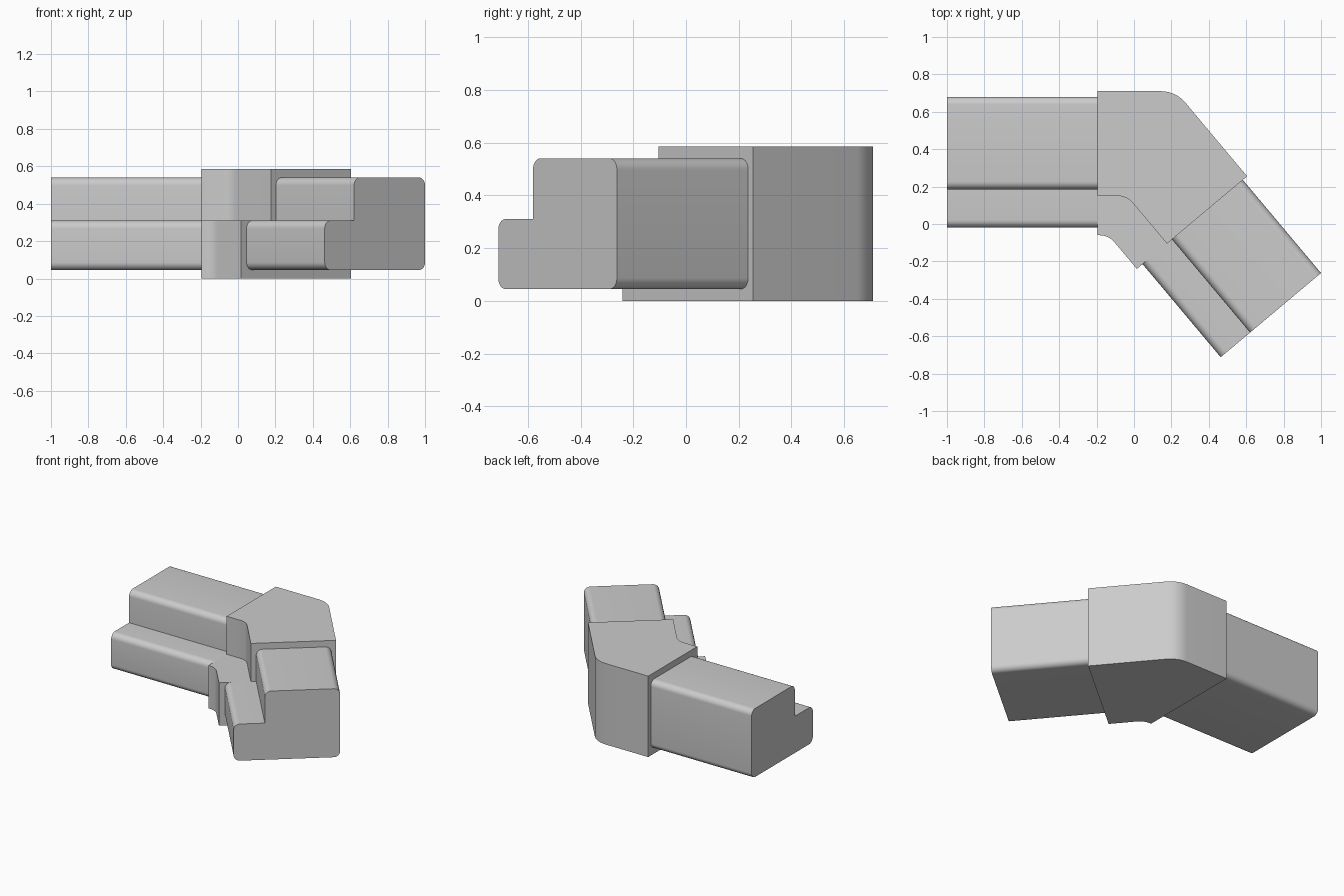
import bpy, bmesh, math
from mathutils import Vector, Matrix

cube = bpy.data.objects.get("Cube")
if cube:
    bpy.data.objects.remove(cube, do_unlink=True)

grey = bpy.data.materials.new("plain_grey")
grey.use_nodes = True
GREY = (0.6, 0.6, 0.6, 1)
grey.diffuse_color = GREY
grey.node_tree.nodes["Principled BSDF"].inputs["Base Color"].default_value = GREY


def rounded(corners, steps=8):
    """Outline from (x, y, radius) corners, with an arc at each non-zero radius."""
    out = []
    for i, (x, y, r) in enumerate(corners):
        p = Vector((x, y))
        if r == 0:
            out.append(p)
            continue
        a = (Vector(corners[i - 1][:2]) - p).normalized()
        b = (Vector(corners[(i + 1) % len(corners)][:2]) - p).normalized()
        half = a.angle(b) / 2
        centre = p + (a + b).normalized() * (r / math.sin(half))
        start = p + a * (r / math.tan(half)) - centre
        end = p + b * (r / math.tan(half)) - centre
        sweep = start.angle_signed(end)
        for k in range(steps + 1):
            t = -sweep * k / steps
            out.append(centre + Matrix.Rotation(t, 2) @ start)
    return out


def prism(name, outline, low, high, to_3d):
    """Extrude a 2D outline between two levels; to_3d maps (u, v, level) to a point."""
    bm = bmesh.new()
    rings = [[bm.verts.new(to_3d(p.x, p.y, h)) for p in outline] for h in (low, high)]
    bm.faces.new(rings[0])
    bm.faces.new(rings[1])
    n = len(outline)
    for i in range(n):
        j = (i + 1) % n
        bm.faces.new((rings[0][i], rings[0][j], rings[1][j], rings[1][i]))
    bmesh.ops.recalc_face_normals(bm, faces=bm.faces)
    mesh = bpy.data.meshes.new(name)
    bm.to_mesh(mesh)
    bm.free()
    mesh.materials.append(grey)
    ob = bpy.data.objects.new(name, mesh)
    bpy.context.collection.objects.link(ob)
    bpy.ops.object.select_all(action="DESELECT")
    ob.select_set(True)
    bpy.context.view_layer.objects.active = ob
    bpy.ops.object.shade_smooth_by_angle(angle=math.radians(25))
    return ob


BEND = math.radians(-50)
along = Vector((math.cos(BEND), math.sin(BEND)))
across = Vector((along.y, -along.x))      # from the outer wall towards the inner one
STEP = 0.31
LEFT_END, BACK = -0.195, 0.71
outer_end = Vector((0.605, 0.255))


def bend_line(width):
    """End point and mitre corner of the wall at a given distance from the outer wall."""
    end = outer_end + across * width
    y = BACK - width
    corner = end + along * ((y - end.y) / along.y)
    return end, corner


# Elbow sleeve: tall body plus a low ledge on the inside of the bend
end0, mid0 = bend_line(0)
end1, mid1 = bend_line(0.56)
end2, mid2 = bend_line(0.77)
outer = [(LEFT_END, BACK, 0), (*mid0, 0.17), (*end0, 0)]
step_wall = [(LEFT_END, mid1.y, 0), (*mid1, 0.105), (*end1, 0)]
ledge_wall = [(LEFT_END, mid2.y, 0), (*mid2, 0.105), (*end2, 0)]
flat = lambda u, v, h: (u, v, h)
prism("elbow_sleeve", rounded(outer + step_wall[::-1]), 0, 0.585, flat)
prism("elbow_ledge", rounded(step_wall + ledge_wall[::-1]), 0, STEP, flat)

# Stepped rails leaving both ends of the sleeve
R = 0.042
rail = rounded([(0, 0.045, R), (0, 0.54, R), (0.495, 0.54, R),
                (0.495, STEP, 0), (0.70, STEP, R), (0.70, 0.045, R)])
section = lambda u, v, h: (h, -u, v)
left = prism("straight_rail", rail, -1 - LEFT_END, 0, section)
left.location = (LEFT_END, BACK - 0.03, 0)
right = prism("angled_rail", rail, 0, 0.65, section)
right.location = (*(outer_end + across * 0.03), 0)
right.rotation_euler.z = BEND
